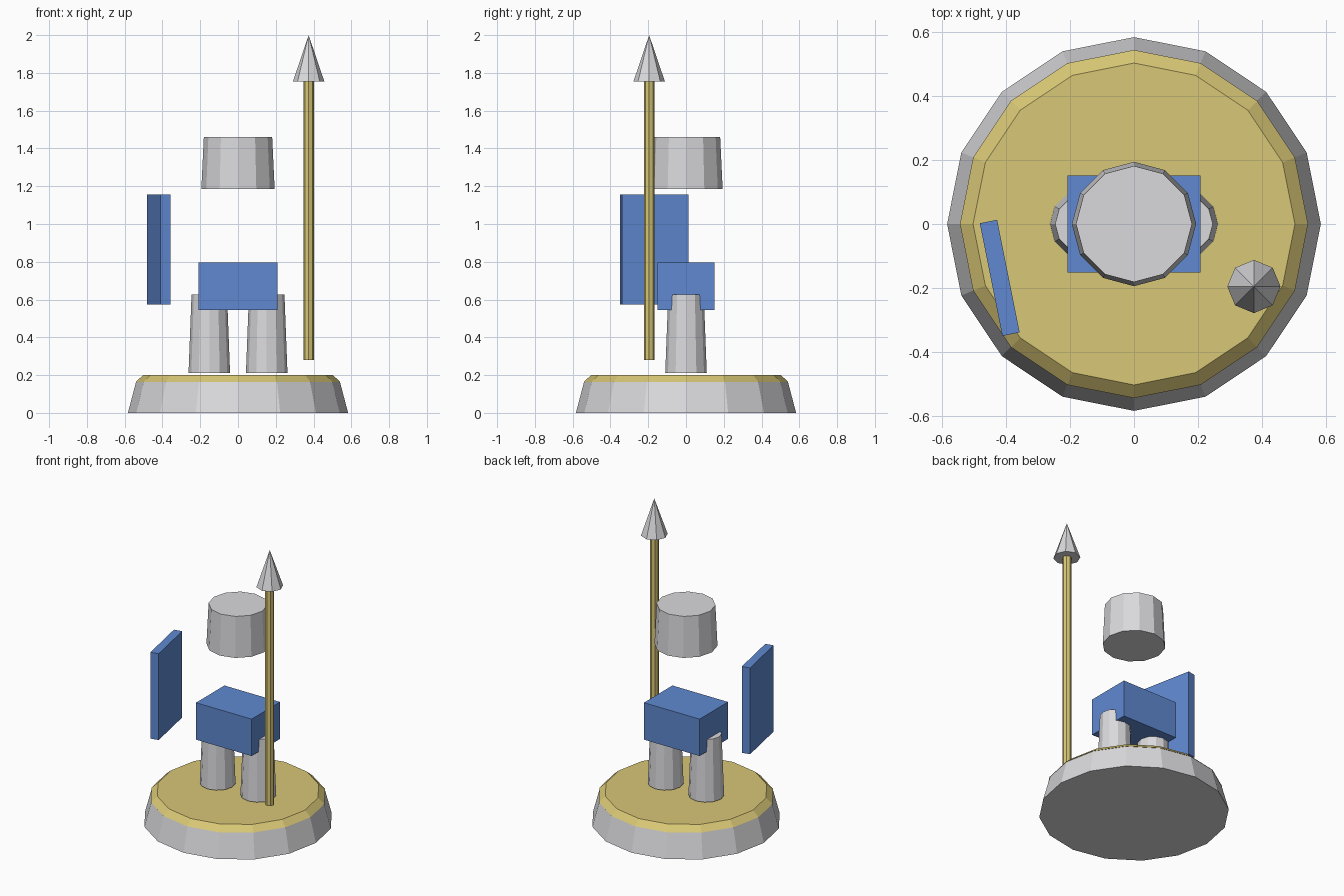
import bpy
import math

if "Cube" in bpy.data.objects:
    bpy.data.objects.remove(bpy.data.objects["Cube"], do_unlink=True)


def make_material(name, rgb):
    mat = bpy.data.materials.new(name)
    mat.use_nodes = True
    mat.diffuse_color = (*rgb, 1)
    mat.node_tree.nodes["Principled BSDF"].inputs["Base Color"].default_value = (*rgb, 1)
    return mat


silver = make_material("silver grey", (0.70, 0.70, 0.72))
gold = make_material("pale gold", (0.69, 0.57, 0.18))
blue = make_material("blue", (0.115, 0.25, 0.64))


def finish(name, mat):
    obj = bpy.context.object
    obj.name = name
    obj.data.name = name
    obj.data.materials.append(mat)
    return obj


def frustum(name, mat, sides, r_low, r_high, z_low, z_high, x=0, y=0):
    """Tapered flat-sided column between two heights."""
    bpy.ops.mesh.primitive_cone_add(
        vertices=sides, radius1=r_low, radius2=r_high, depth=z_high - z_low,
        location=(x, y, (z_low + z_high) / 2))
    return finish(name, mat)


def box(name, mat, size, centre, turn=0):
    bpy.ops.mesh.primitive_cube_add(size=1, location=centre, rotation=(0, 0, turn))
    obj = finish(name, mat)
    obj.scale = size
    bpy.ops.object.transform_apply(location=False, rotation=False, scale=True)
    return obj


# Round pedestal with a bevelled top plate
frustum("pedestal", silver, 16, 0.583, 0.54, 0, 0.163)
frustum("pedestal_top", gold, 16, 0.543, 0.502, 0.163, 0.2)

# Figure: two legs, torso and floating head
for side, x in (("left", 0.152), ("right", -0.152)):
    frustum(side + "_leg", silver, 12, 0.11, 0.094, 0.21, 0.627, x)
box("torso", blue, (0.416, 0.304, 0.25), (0, 0, 0.67))
frustum("head", silver, 12, 0.194, 0.181, 1.185, 1.46)

# Spear on the left side
frustum("spear_shaft", gold, 8, 0.028, 0.028, 0.28, 1.757, 0.374, -0.195)
frustum("spear_tip", silver, 8, 0.083, 0, 1.755, 2.0, 0.374, -0.195)

# Slab shield on the right side, turned slightly
box("shield", blue, (0.055, 0.358, 0.584), (-0.419, -0.168, 0.865), math.radians(11.3))
